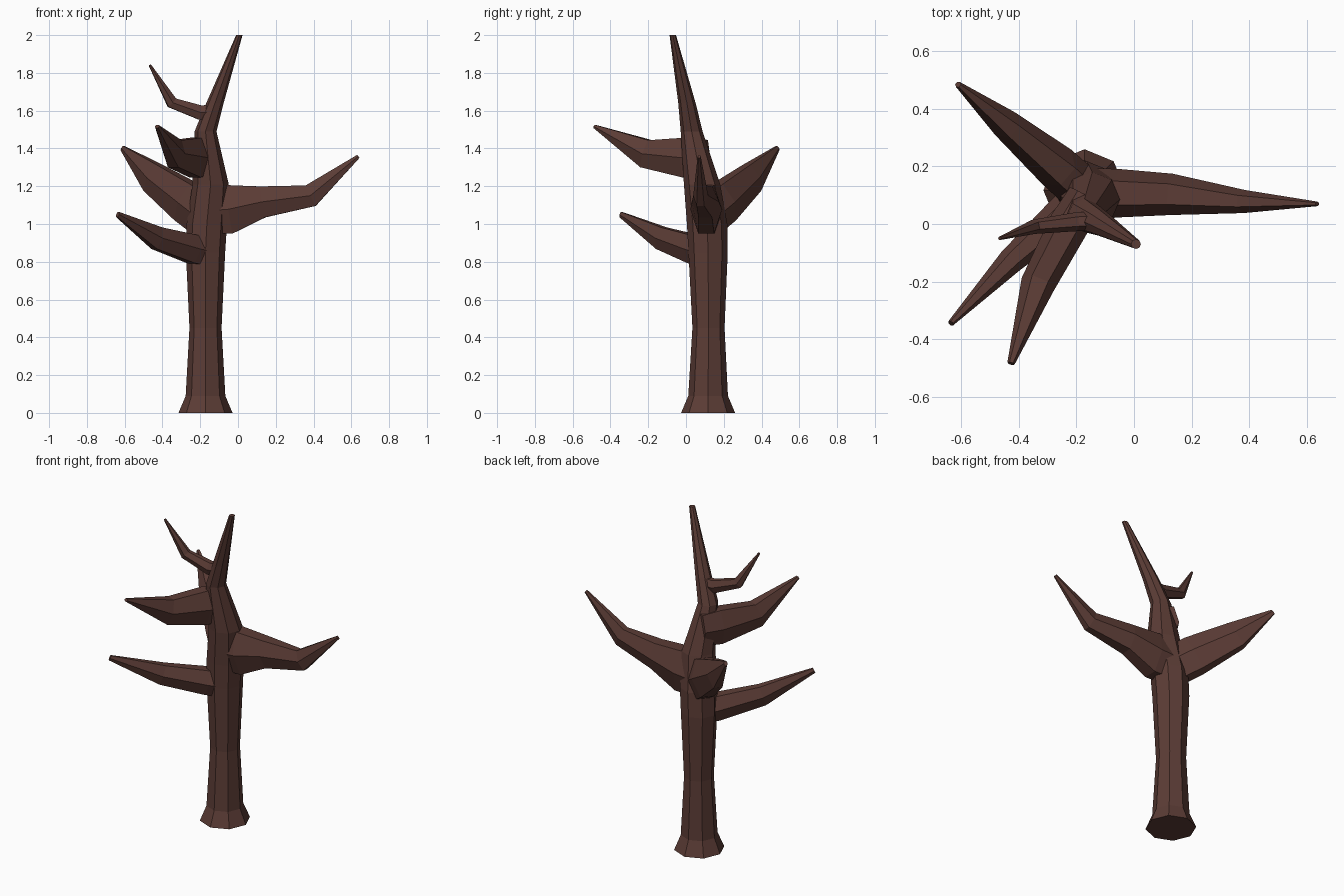
import bpy, bmesh, math
from mathutils import Vector

if "Cube" in bpy.data.objects:
    bpy.data.objects.remove(bpy.data.objects["Cube"])

bark = bpy.data.materials.new("bark")
bark.diffuse_color = (0.105, 0.045, 0.036, 1)
bark.use_nodes = True
bark.node_tree.nodes["Principled BSDF"].inputs["Base Color"].default_value = bark.diffuse_color


def loft(name, stations, sides, flat=False):
    """Closed tube through stations (x, y, z, half_width, half_height)."""
    bm = bmesh.new()
    pts = [Vector(s[:3]) for s in stations]
    rings = []
    for i, s in enumerate(stations):
        tangent = (pts[min(i + 1, len(pts) - 1)] - pts[max(i - 1, 0)]).normalized()
        if flat:
            side, up = Vector((1, 0, 0)), Vector((0, 1, 0))
        else:
            side = tangent.cross(Vector((0, 0, 1))).normalized()
            up = side.cross(tangent)
        k = 1 if flat else 1 / math.sin(math.pi / 3)
        ring = []
        for j in range(sides):
            a = 2 * math.pi * j / sides
            ring.append(bm.verts.new(pts[i] + side * s[3] * math.cos(a) + up * s[4] * k * math.sin(a)))
        rings.append(ring)
    for r, q in zip(rings, rings[1:]):
        for j in range(sides):
            n = (j + 1) % sides
            bm.faces.new((r[j], r[n], q[n], q[j]))
    bm.faces.new(rings[0])
    bm.faces.new(rings[-1])
    bmesh.ops.recalc_face_normals(bm, faces=bm.faces)
    mesh = bpy.data.meshes.new(name)
    bm.to_mesh(mesh)
    bm.free()
    obj = bpy.data.objects.new(name, mesh)
    bpy.context.collection.objects.link(obj)
    mesh.materials.append(bark)
    return obj


# Eight-sided trunk with flared foot, leaning into the top spike
trunk_profile = [(-.172, .117, 0, .143), (-.172, .117, .09, .105), (-.172, .119, .45, .085),
                 (-.172, .117, .85, .104), (-.165, .112, 1.0, .107), (-.145, .085, 1.21, .096),
                 (-.172, .03, 1.49, .058), (-.122, .005, 1.64, .046), (.007, -.07, 2.0, .017)]
trunk = loft("trunk", [(x, y, z, r, r) for x, y, z, r in trunk_profile], 8, flat=True)

# Six-sided branches, each rooted inside the trunk
branches = {
    "right_branch": [(-.16, .11, 1.07, .085, .12), (-.05, .107, 1.078, .084, .13), (.13, .103, 1.117, .072, .083),
                     (.385, .078, 1.15, .04, .06), (.637, .07, 1.358, .008, .01)],
    "back_left_branch": [(-.17, .11, 1.04, .08, .11), (-.27, .20, 1.115, .078, .11),
                         (-.45, .35, 1.245, .052, .082), (-.612, .485, 1.402, .011, .014)],
    "lower_front_branch": [(-.16, .11, .85, .075, .075), (-.24, .04, .867, .065, .075),
                           (-.43, -.13, .925, .045, .06), (-.637, -.345, 1.05, .011, .015)],
    "upper_front_branch": [(-.17, .10, 1.35, .06, .095), (-.225, .0, 1.352, .07, .105),
                           (-.335, -.21, 1.372, .06, .075), (-.428, -.485, 1.517, .013, .009)],
    "top_twig": [(-.125, .01, 1.595, .035, .04), (-.20, .008, 1.59, .033, .038),
                 (-.35, -.01, 1.642, .025, .03), (-.467, -.05, 1.842, .006, .006)],
}

# Fuse the branches into the trunk
bpy.context.view_layer.objects.active = trunk
for name, path in branches.items():
    branch = loft(name, path, 6)
    mod = trunk.modifiers.new(name, 'BOOLEAN')
    mod.operation = 'UNION'
    mod.solver = 'EXACT'
    mod.object = branch
    bpy.ops.object.modifier_apply(modifier=mod.name)
    bpy.data.objects.remove(branch)
trunk.name = "bare_tree"
